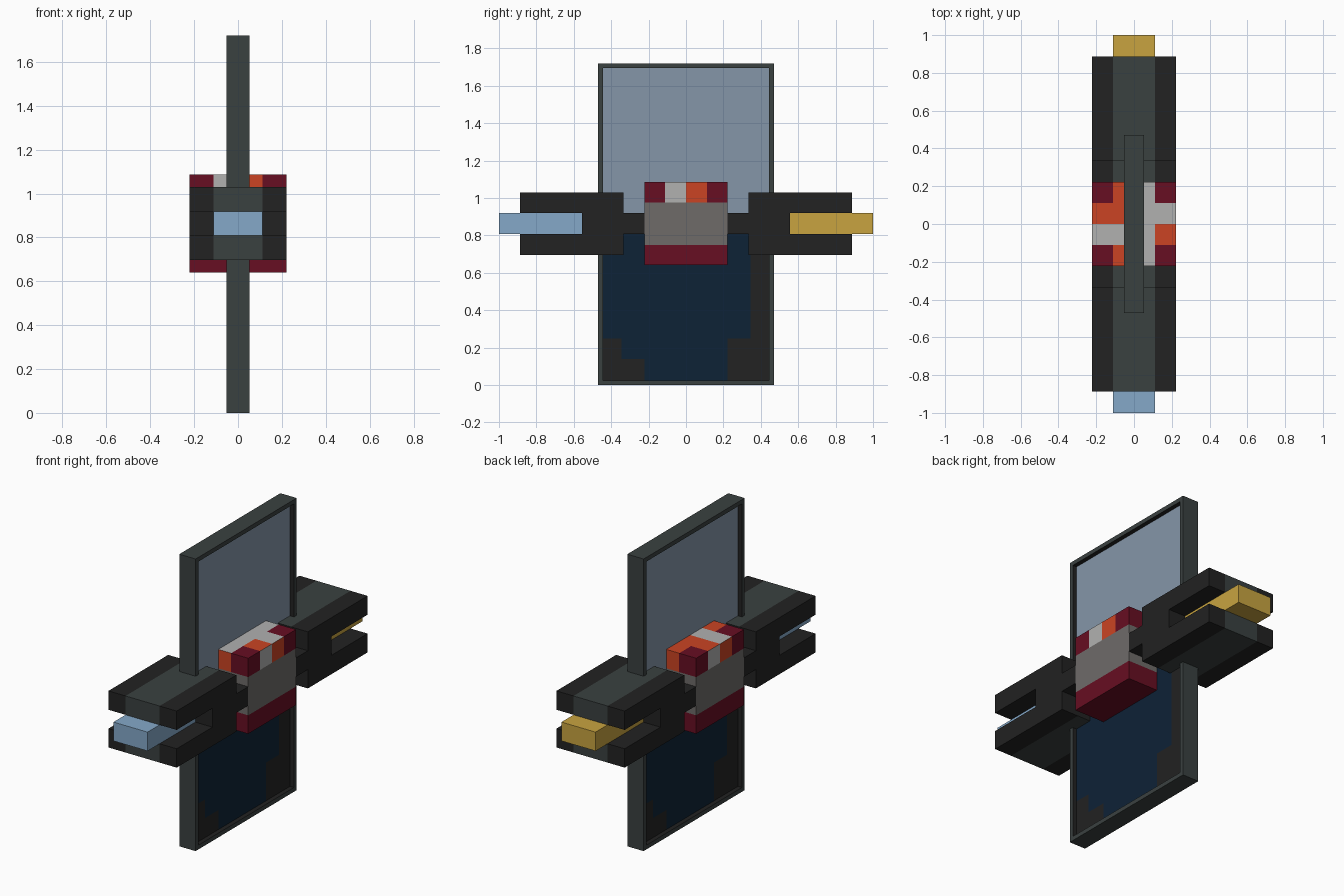
import bpy, bmesh
from mathutils import Vector

if "Cube" in bpy.data.objects:
    bpy.data.objects.remove(bpy.data.objects["Cube"])

HEX = {"frame_grey": "3A4140", "near_black": "222222", "navy": "0D2236", "pale_glass": "8596A9",
       "stone_grey": "6E6B69", "dark_red": "670E22", "off_white": "B1B1B0", "orange": "CB4423",
       "gold": "C8A440", "light_blue": "85A9C9"}
NAMES = list(HEX)


def linear(h):
    c = [int(h[i:i + 2], 16) / 255 for i in (0, 2, 4)]
    return [v / 12.92 if v < 0.04 else ((v + 0.055) / 1.055) ** 2.4 for v in c] + [1]


MATS = []
for n in NAMES:
    m = bpy.data.materials.new(n)
    m.diffuse_color = linear(HEX[n])
    m.use_nodes = True
    m.node_tree.nodes["Principled BSDF"].inputs["Base Color"].default_value = m.diffuse_color
    MATS.append(m)


def finish(name, bm, rule):
    """Weld, paint each face by rule(centre, normal) and link the object."""
    bmesh.ops.remove_doubles(bm, verts=bm.verts, dist=1e-5)
    bmesh.ops.recalc_face_normals(bm, faces=bm.faces)
    bm.normal_update()
    used = []
    for f in bm.faces:
        colour = rule(f.calc_center_bounds(), f.normal)
        if colour not in used:
            used.append(colour)
        f.material_index = used.index(colour)
    me = bpy.data.meshes.new(name)
    bm.to_mesh(me)
    bm.free()
    for c in used:
        me.materials.append(MATS[NAMES.index(c)])
    ob = bpy.data.objects.new(name, me)
    bpy.context.collection.objects.link(ob)
    return ob


def box(name, xs, ys, zs, rule):
    """Box whose faces are cut at the listed coordinates."""
    bm = bmesh.new()
    cuts = (xs, ys, zs)
    for a in range(3):
        b, c = (a + 1) % 3, (a + 2) % 3
        for end in (cuts[a][0], cuts[a][-1]):
            for b0, b1 in zip(cuts[b], cuts[b][1:]):
                for c0, c1 in zip(cuts[c], cuts[c][1:]):
                    vs = []
                    for u, v in ((b0, c0), (b1, c0), (b1, c1), (b0, c1)):
                        p = Vector((0, 0, 0))
                        p[a], p[b], p[c] = end, u, v
                        vs.append(bm.verts.new(p))
                    bm.faces.new(vs)
    return finish(name, bm, rule)


def profile(name, pts, xs, rule):
    """Closed y-z outline extruded along x, cut at the listed x values."""
    bm = bmesh.new()
    rings = [[bm.verts.new((x, y, z)) for y, z in pts] for x in xs]
    for r0, r1 in zip(rings, rings[1:]):
        for i in range(len(pts)):
            j = (i + 1) % len(pts)
            bm.faces.new((r0[i], r0[j], r1[j], r1[i]))
    bm.faces.new(rings[0])
    bm.faces.new(rings[-1])
    return finish(name, bm, rule)


T, W, H = 0.053, 0.47, 1.72      # tall panel half thickness, half width, height
RIM = 0.025
U = 0.111                        # basic block unit
MID = 0.863                      # height of the cross arms

# Panel rim: four bars, dark on their inward faces
def rim_rule(c, n):
    inward = Vector((0, -c.y, MID - c.z)).dot(n) > 0 and abs(n.x) < 0.5
    return "near_black" if inward and abs(c.y) < W - 0.001 and 0.001 < c.z < H - 0.001 else "frame_grey"

for s, label in ((-1, "front"), (1, "back")):
    box("rim_" + label, (-T, T), sorted((s * (W - RIM), s * W)), (0, RIM, H - RIM, H), rim_rule)
for z, label in ((0, "bottom"), (H - RIM, "top")):
    box("rim_" + label, (-T, T), (-W + RIM, W - RIM), (z, z + RIM), rim_rule)

# Recessed panel: pale glass above, navy with stepped dark corners below
def panel_rule(c, n):
    if c.z > MID:
        return "pale_glass"
    y = c.y * (1 if n.x > 0 else -1)
    dark = (y > 0.34 or (y > 0.22 and c.z < 0.25)
            or (y < -0.34 and c.z < 0.25) or (y < -0.22 and c.z < 0.14))
    return "near_black" if dark else "navy"

box("recessed_panel", (-0.027, 0.027), (-W + RIM, -0.345, -0.222, 0.222, 0.345, W - RIM),
    (RIM, 0.14, 0.25, MID, H - RIM), panel_rule)

# Central block: chequered cap, grey middle, red base
TOP = ("ROWR", "WWWO", "OOWW", "ROWR")       # rows from front to back
CODE = {"R": "dark_red", "O": "orange", "W": "off_white"}

def block_rule(c, n):
    i, j = (min(3, max(0, int((v + 2 * U) / U))) for v in (c.x, c.y))
    if n.z > 0.5:
        return CODE[TOP[j][i]]
    if c.z < 0.75:
        return "dark_red"
    if c.z < 0.975:
        return "stone_grey"
    k = (j if n.x > 0 else 3 - j) if abs(n.x) > 0.5 else (i if n.y < 0 else 3 - i)
    return CODE["RWOR"[k]]

grid = [k * U for k in range(-2, 3)]
box("central_block", grid, grid, (0.641, 0.75, 0.975, 1.086), block_rule)

# Forked arms, connectors and the inlaid bars, mirrored front to back
STRIPS = (-2 * U, -U, U, 2 * U)
for s, label, colour in ((-1, "front", "light_blue"), (1, "back", "gold")):
    def arm_rule(c, n, s=s):
        centre = abs(c.x) < U and abs(n.x) < 0.5
        return "frame_grey" if centre and s * n.y > -0.5 else "near_black"

    y0, y1, y2 = 0.333 * s, 0.555 * s, 0.888 * s
    z0, z1, z2, z3 = (MID + k * U / 2 for k in (-3, -1, 1, 3))
    profile("forked_arm_" + label,
            [(y0, z0), (y2, z0), (y2, z1), (y1, z1), (y1, z2), (y2, z2), (y2, z3), (y0, z3)],
            STRIPS, arm_rule)
    box("connector_" + label, STRIPS, sorted((0.222 * s, y0)), (z1, z2), arm_rule)
    box("inlaid_bar_" + label, (-U, U), sorted((y1, s)), (z1, z2), lambda c, n, k=colour: k)
